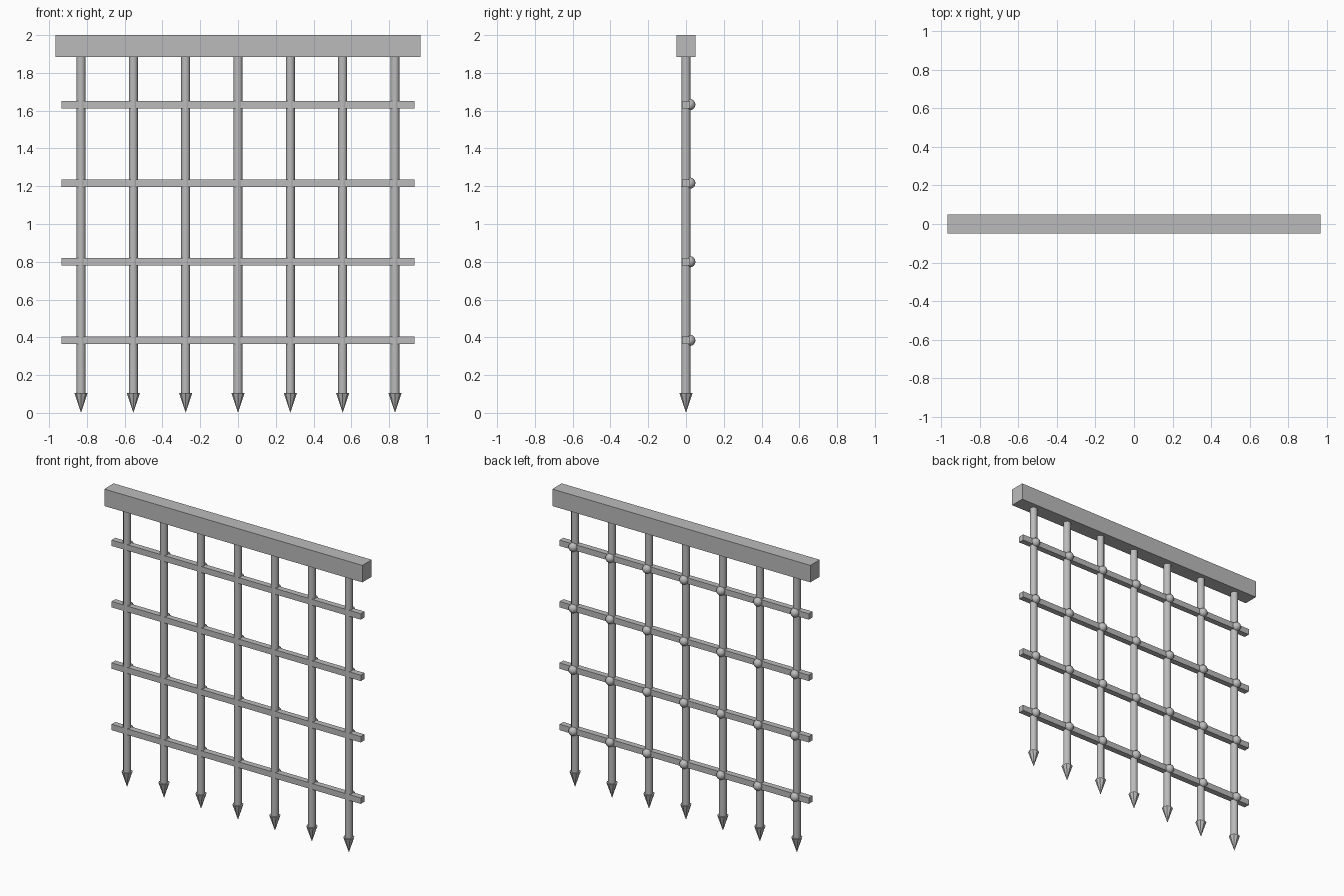
import bpy, math

if "Cube" in bpy.data.objects:
    bpy.data.objects.remove(bpy.data.objects["Cube"])

iron = bpy.data.materials.new("iron grey")
iron.diffuse_color = (0.5, 0.5, 0.5, 1)
iron.use_nodes = True
iron.node_tree.nodes["Principled BSDF"].inputs["Base Color"].default_value = iron.diffuse_color


def finish(name, smooth=False):
    ob = bpy.context.object
    ob.name = name
    ob.data.materials.append(iron)
    if smooth:
        bpy.ops.object.shade_smooth_by_angle(angle=math.radians(40))
    return ob


def box(name, size, z):
    bpy.ops.mesh.primitive_cube_add(size=1, location=(0, 0, z))
    bpy.context.object.scale = size
    bpy.ops.object.transform_apply(location=False, rotation=False, scale=True)
    finish(name)


BAR_X = [(i - 3) * 0.277 for i in range(7)]
RAIL_Z = [0.384 + i * 0.416 for i in range(4)]

# Top beam
box("top_beam", (1.934, 0.1, 0.115), 1.9425)

# Horizontal rails
for z in RAIL_Z:
    box("rail", (1.868, 0.04, 0.04), z)

for x in BAR_X:
    # Upright bar, running up into the beam
    bpy.ops.mesh.primitive_cylinder_add(vertices=12, radius=0.024, depth=1.8,
                                        location=(x, 0, 1.0))
    finish("upright_bar", True)
    # Downward spike
    bpy.ops.mesh.primitive_cone_add(vertices=8, radius1=0.0, radius2=0.035,
                                    depth=0.105, location=(x, 0, 0.0525))
    finish("spike")
    # Rivets on the back of each crossing
    for z in RAIL_Z:
        bpy.ops.mesh.primitive_uv_sphere_add(segments=12, ring_count=8,
                                             radius=0.03, location=(x, 0.02, z))
        finish("rivet", True)
